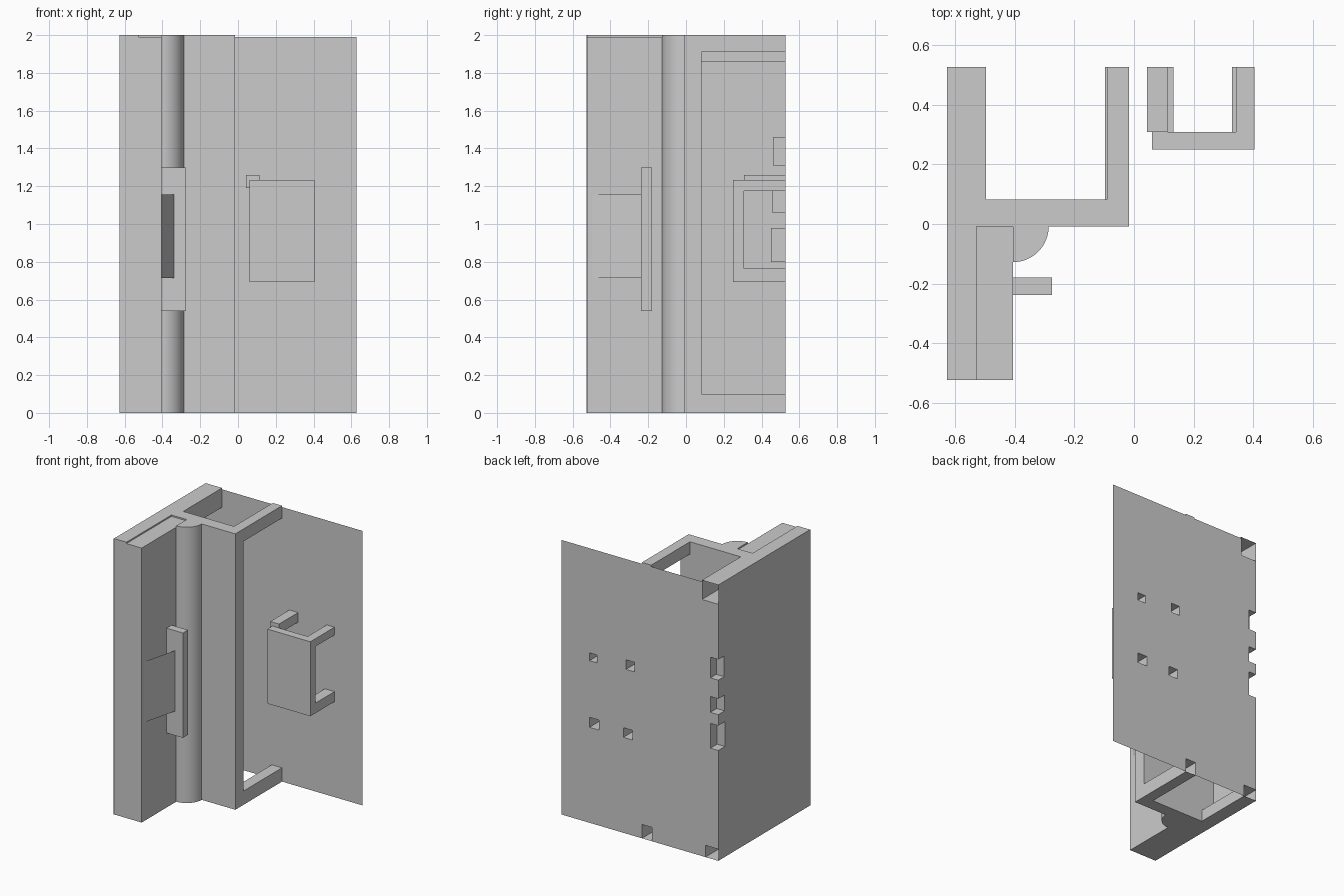
import bpy, bmesh, math
from mathutils import Vector

if "Cube" in bpy.data.objects:
    bpy.data.objects.remove(bpy.data.objects["Cube"])


def finish(name, bm):
    mesh = bpy.data.meshes.new(name)
    bm.to_mesh(mesh)
    bm.free()
    obj = bpy.data.objects.new(name, mesh)
    bpy.context.collection.objects.link(obj)
    return obj


def box(name, x, y, z, open_sides=()):
    """Box from ranges; open_sides lists outward directions left open."""
    bm = bmesh.new()
    bmesh.ops.create_cube(bm, size=1)
    gone = [f for f in bm.faces
            if any(f.normal.dot(Vector(d)) > 0.9 for d in open_sides)]
    bmesh.ops.delete(bm, geom=gone, context='FACES')
    for v in bm.verts:
        v.co = [r[0] if c < 0 else r[1] for r, c in zip((x, y, z), v.co)]
    return finish(name, bm)


def sheet(name, place, u, v, holes, flip=False):
    """Single-layer sheet with rectangular holes (u0, u1, v0, v1)."""
    us = sorted({*u, *(a for h in holes for a in h[:2])})
    vs = sorted({*v, *(a for h in holes for a in h[2:])})
    bm = bmesh.new()
    grid = [[bm.verts.new(place(a, b)) for b in vs] for a in us]
    for i in range(len(us) - 1):
        for j in range(len(vs) - 1):
            cu, cv = (us[i] + us[i + 1]) / 2, (vs[j] + vs[j + 1]) / 2
            if any(h[0] < cu < h[1] and h[2] < cv < h[3] for h in holes):
                continue
            quad = [grid[i][j], grid[i + 1][j], grid[i + 1][j + 1], grid[i][j + 1]]
            bm.faces.new(quad[::-1] if flip else quad)
    bmesh.ops.delete(bm, geom=[w for w in bm.verts if not w.link_faces], context='VERTS')
    bmesh.ops.dissolve_limit(bm, angle_limit=0.01, verts=bm.verts[:], edges=bm.edges[:])
    return finish(name, bm)


BACK, LEFT, RIGHT, FRONT = (0, 1, 0), (-1, 0, 0), (1, 0, 0), (0, -1, 0)
YB, XL = 0.527, -0.628

# left frame bars (open into the back panel) and upright post
holes = [(XL, -0.5, 1.86, 1.99), (XL, -0.525, 0, 0.085)]
box("left_top_bar", (XL, -0.497), (-0.008, YB), (1.86, 2), (BACK, LEFT))
box("left_bottom_bar", (XL, -0.525), (-0.008, YB), (0, 0.085), (BACK, LEFT))
box("left_post", (XL, -0.525), (-0.008, 0.083), (0.085, 1.86), (LEFT,))

# dividing panel and its right-hand bars
box("divider_panel", (-0.525, -0.016), (-0.008, 0.083), (0, 2))
box("right_top_bar", (-0.09, -0.016), (0.083, YB), (1.91, 2), (FRONT,))
box("right_bottom_bar", (-0.098, -0.016), (0.083, YB), (0, 0.1), (BACK, FRONT))
holes.append((-0.098, -0.016, 0, 0.1))

# front pillar in two slabs of slightly different height
box("pillar_outer", (XL, -0.528), (-0.524, -0.008), (0, 2), (LEFT,))
box("pillar_inner", (-0.528, -0.406), (-0.524, -0.008), (0, 1.99))

# quarter-round column in the corner
bm = bmesh.new()
c = Vector((-0.406, -0.008, 0))
pts = [c] + [c + Vector((0.12 * math.cos(a), 0.12 * math.sin(a), 0))
             for a in (-math.pi / 2 + k * math.pi / 32 for k in range(17))]
base = bm.faces.new([bm.verts.new(p) for p in pts])
ext = bmesh.ops.extrude_face_region(bm, geom=[base], use_keep_orig=True)
bmesh.ops.translate(bm, vec=(0, 0, 2),
                    verts=[g for g in ext["geom"] if isinstance(g, bmesh.types.BMVert)])
bmesh.ops.recalc_face_normals(bm, faces=bm.faces[:])
col = finish("corner_column", bm)
bpy.context.view_layer.objects.active = col
col.select_set(True)
bpy.ops.object.shade_smooth_by_angle(angle=math.radians(30))

# side fin with slanted brace sheet
box("fin_plate", (-0.406, -0.275), (-0.238, -0.18), (0.54, 1.3))
sheet("fin_brace", lambda u, v: (-0.406 + 0.066 * u, -0.495 + 0.257 * u, v),
      (0, 1), (0.715, 1.155), [])

# wall bracket plate with four legs opening through the back panel
box("bracket_plate", (0.06, 0.405), (0.25, 0.308), (0.692, 1.232))
legs = [(0.043, 0.113, 1.19, 1.26), (0.343, 0.405, 1.175, 1.232),
        (0.06, 0.133, 0.692, 0.762), (0.328, 0.405, 0.692, 0.765)]
for i, (x0, x1, z0, z1) in enumerate(legs):
    box(f"bracket_leg_{i + 1}", (x0, x1), (0.308, YB), (z0, z1), (BACK,))
    holes.append((x0, x1, z0, z1))

# three recesses in the rear left corner
wall_holes = []
for i, (y0, z0, z1) in enumerate([(0.46, 1.31, 1.46), (0.455, 1.06, 1.175), (0.45, 0.8, 0.98)]):
    x1 = XL + 0.063
    box(f"corner_recess_{i + 1}", (XL, x1), (y0, YB), (z0, z1), (BACK, LEFT))
    holes.append((XL, x1, z0, z1))
    wall_holes.append((y0, YB, z0, z1))

# thin back and left walls
sheet("back_wall", lambda u, v: (u, YB, v), (XL, 0.628), (0, 1.99), holes, flip=True)
sheet("left_wall", lambda u, v: (XL, u, v), (-YB, YB), (0, 2), wall_holes, flip=True)
